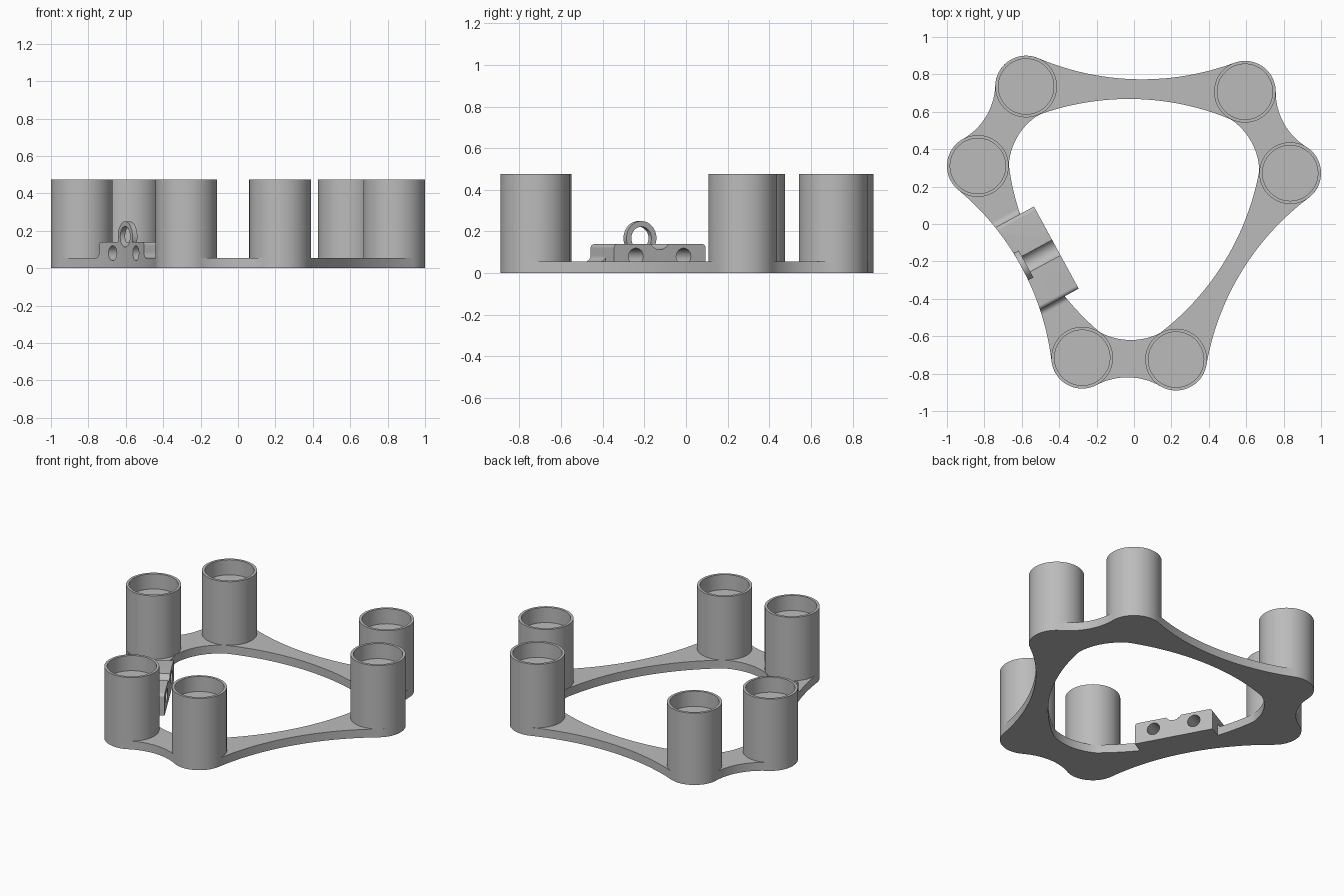
import bpy, bmesh
from math import sin, cos, pi, atan2
from mathutils import Vector

if "Cube" in bpy.data.objects:
    bpy.data.objects.remove(bpy.data.objects["Cube"], do_unlink=True)

# Cup centres, counter-clockwise seen from above
CUPS = [Vector(p) for p in [(-0.577, 0.735), (-0.835, 0.31), (-0.277, -0.715),
                            (0.225, -0.725), (0.835, 0.272), (0.593, 0.707)]]
R, BORE, TALL, DEPTH = 0.165, 0.148, 0.475, 0.1
THICK = 0.055
SHORT_W, LONG_W = 0.1, 0.053      # half widths at the waist of each strut

grey = bpy.data.materials.new("plain_grey")
grey.use_nodes = True
grey.diffuse_color = (0.5, 0.5, 0.5, 1)
grey.node_tree.nodes["Principled BSDF"].inputs["Base Color"].default_value = (0.5, 0.5, 0.5, 1)


def finish(ob):
    bpy.ops.object.select_all(action='DESELECT')
    ob.select_set(True)
    bpy.context.view_layer.objects.active = ob
    ob.data.materials.clear()
    ob.data.materials.append(grey)
    bpy.ops.object.shade_smooth_by_angle()


def to_object(name, bm):
    bmesh.ops.remove_doubles(bm, verts=bm.verts, dist=1e-5)
    bmesh.ops.recalc_face_normals(bm, faces=bm.faces)
    me = bpy.data.meshes.new(name)
    bm.to_mesh(me)
    bm.free()
    ob = bpy.data.objects.new(name, me)
    bpy.context.collection.objects.link(ob)
    return ob


def lathe(name, profile, steps=64):
    bm = bmesh.new()
    vs = [bm.verts.new((r, 0, z)) for r, z in profile]
    es = [bm.edges.new(pair) for pair in zip(vs, vs[1:])]
    bmesh.ops.spin(bm, geom=vs + es, axis=(0, 0, 1), cent=(0, 0, 0),
                   steps=steps, angle=2 * pi)
    return to_object(name, bm)


def prism(name, profile, y0, y1):
    """Extrude an x-z outline along y."""
    bm = bmesh.new()
    face = bm.faces.new([bm.verts.new((x, y0, z)) for x, z in profile])
    geo = bmesh.ops.extrude_face_region(bm, geom=[face])["geom"]
    bmesh.ops.translate(bm, vec=(0, y1 - y0, 0),
                        verts=[g for g in geo if isinstance(g, bmesh.types.BMVert)])
    return to_object(name, bm)


def arc(c, r, a0, a1, n):
    return [Vector((c[0] + r * cos(a0 + (a1 - a0) * i / n),
                    c[1] + r * sin(a0 + (a1 - a0) * i / n))) for i in range(n + 1)]


def angle(v):
    return atan2(v.y, v.x)


def waist(p, q, w, side):
    """Centre and radius of the arc tangent to two cups with half width w."""
    t = q - p
    d = t.length / 2
    rad = (d * d + w * w - R * R) / (2 * (R - w))
    out = Vector((t.y, -t.x)).normalized() * side
    return (p + q) / 2 + out * (rad + w), rad


def strut_arc(p, q, w, side, trim):
    c, rad = waist(p, q, w, side)
    a0 = angle(p - c)
    sweep = (angle(q - c) - a0 + pi) % (2 * pi) - pi
    return arc(c, rad, a0 + sweep * trim, a0 + sweep * (1 - trim), 40)


# Base plate outline: waisted struts joined round the cups
outer, inner = [], []
count = len(CUPS)
for i in range(count):
    p, q, s = CUPS[i], CUPS[(i + 1) % count], CUPS[(i + 2) % count]
    w, w_next = (SHORT_W, LONG_W) if i % 2 == 0 else (LONG_W, SHORT_W)
    outer += strut_arc(p, q, w, 1, 0)
    a0 = angle(waist(p, q, w, 1)[0] - q)
    a1 = angle(waist(q, s, w_next, 1)[0] - q)
    outer += arc(q, R, a0, a0 + (a1 - a0) % (2 * pi), 20)[1:-1]
    inner += strut_arc(p, q, w, -1, 0.06 if i % 2 == 0 else 0.02)

curve = bpy.data.curves.new("base_plate", 'CURVE')
curve.dimensions = '2D'
curve.fill_mode = 'BOTH'
curve.extrude = THICK / 2
for loop in (outer, inner):
    sp = curve.splines.new('POLY')
    sp.points.add(len(loop) - 1)
    for pt, v in zip(sp.points, loop):
        pt.co = (v.x, v.y, 0, 1)
    sp.use_cyclic_u = True
outline = bpy.data.objects.new("plate_outline", curve)
bpy.context.collection.objects.link(outline)
bpy.context.view_layer.update()
bm = bmesh.new()
bm.from_mesh(outline.to_mesh())
outline.to_mesh_clear()
bmesh.ops.translate(bm, verts=bm.verts, vec=(0, 0, THICK / 2))
plate = to_object("base_plate", bm)
bpy.data.objects.remove(outline, do_unlink=True)

# Cups with a shallow round recess
for i, c in enumerate(CUPS):
    cup = lathe(f"cup_{i + 1}", [(0, 0), (R, 0), (R, TALL), (BORE, TALL),
                                 (BORE, TALL - DEPTH), (0, TALL - DEPTH)])
    cup.location = (c.x, c.y, 0)
    finish(cup)

# Bracket on the long left-hand strut: local x along the strut, y inward
A, B = CUPS[1], CUPS[2]
mid, turn = (A + B) / 2, angle(B - A)
HALF, TOP, EDGE, EYE_Z, EYE_R, EYE_BORE = 0.25, 0.14, 0.02, 0.168, 0.082, 0.055


def place(ob):
    ob.location = (mid.x, mid.y, 0)
    ob.rotation_euler = (0, 0, turn)
    return ob


dip = -atan2(EYE_Z - TOP, (EYE_BORE ** 2 - (EYE_Z - TOP) ** 2) ** 0.5)
profile = [(-HALF, 0), (HALF, 0)]
profile += arc((HALF - EDGE, TOP - EDGE), EDGE, 0, pi / 2, 8)
profile += arc((0, EYE_Z), EYE_BORE, dip, -pi - dip, 16)
profile += arc((EDGE - HALF, TOP - EDGE), EDGE, pi / 2, pi, 8)
bracket = place(prism("bracket_block", profile, -0.12, 0.16))

# Concave fillets where the block meets the plate
FIL = 0.03
fillets = []
for side, label in ((-1, "rear"), (1, "front")):
    pts = [(HALF - 0.01, THICK - 0.01), (HALF + FIL, THICK - 0.01)]
    pts += arc((HALF + FIL, THICK + FIL), FIL, -pi / 2, -pi, 8)
    pts += [(HALF - 0.01, THICK + FIL)]
    fillets.append(place(prism(label + "_fillet", [(x * side, z) for x, z in pts],
                               -0.12, 0.076)))

# Cutters: strut's outer curve and two cross holes
centre, rad = waist(A, B, LONG_W, 1)
trim = lathe("trim_cutter", [(0, -0.2), (rad, -0.2), (rad, 0.4), (0, 0.4)], 360)
trim.location = (centre.x, centre.y, 0)
holes = [place(prism("hole_cutter", arc((x, 0.08), 0.04, 0, 2 * pi, 32)[:-1], -0.3, 0.3))
         for x in (-0.13, 0.13)]


def cut(ob, cutters):
    bpy.context.view_layer.objects.active = ob
    for c in cutters:
        mod = ob.modifiers.new("cut", 'BOOLEAN')
        mod.operation, mod.solver, mod.object = 'DIFFERENCE', 'EXACT', c
        bpy.ops.object.modifier_apply(modifier=mod.name)


cut(bracket, [trim] + holes)
cut(plate, holes)
for f in fillets:
    cut(f, [trim])
for c in [trim] + holes:
    bpy.data.objects.remove(c, do_unlink=True)

# Eyelet standing on the outer edge of the bracket
eyelet = lathe("eyelet", [(EYE_BORE, 0), (EYE_R, 0), (EYE_R, 0.03), (EYE_BORE, 0.03),
                          (EYE_BORE, 0)], 48)
place(eyelet)
eyelet.rotation_euler = (pi / 2, 0, turn)
eyelet.location = (mid.x + 0.024 * sin(turn), mid.y - 0.024 * cos(turn), EYE_Z)

for ob in [plate, bracket, eyelet] + fillets:
    finish(ob)
